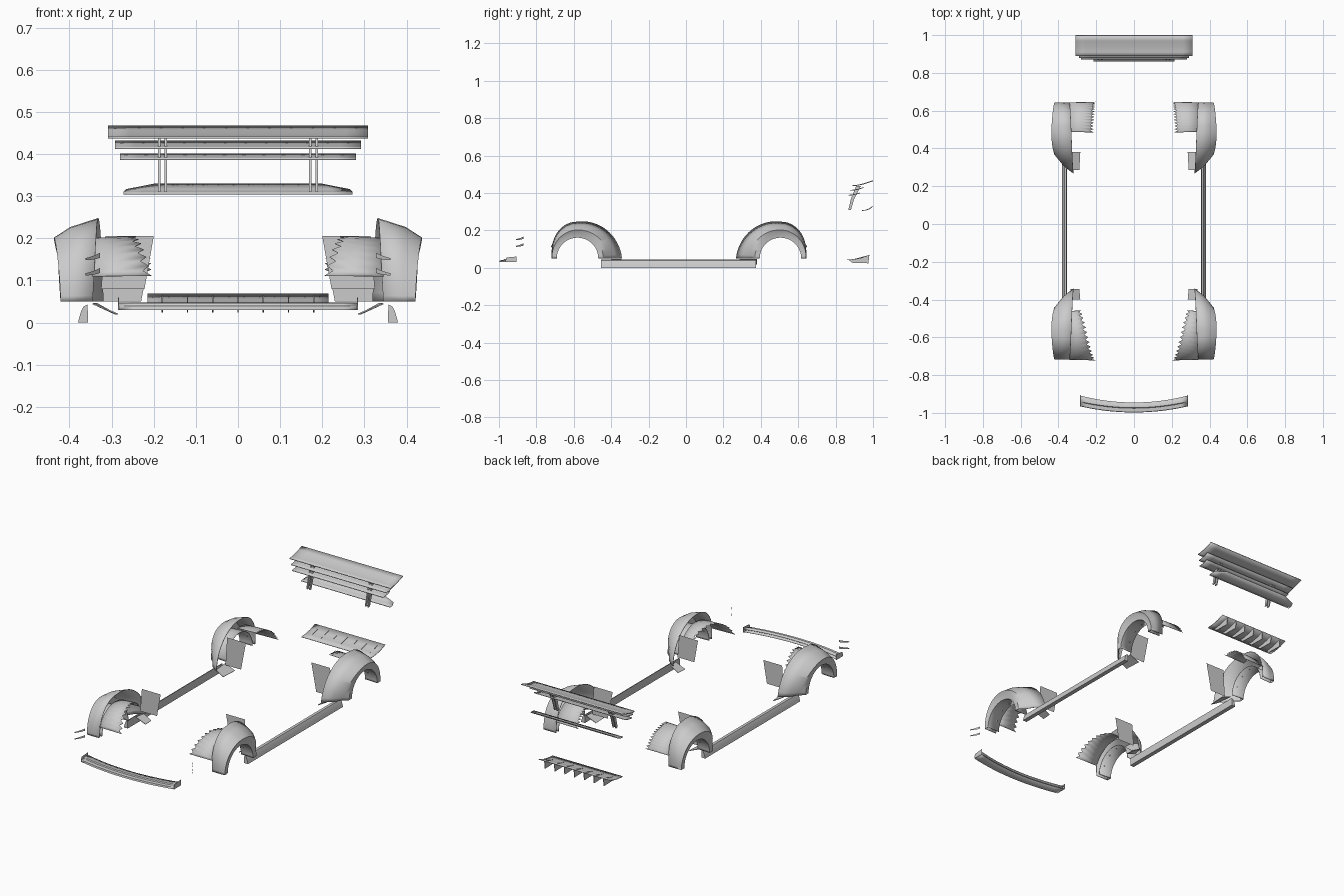
import bpy, bmesh, math

if "Cube" in bpy.data.objects:
    bpy.data.objects.remove(bpy.data.objects["Cube"])

grey = bpy.data.materials.new("primer_grey")
grey.diffuse_color = (0.6, 0.6, 0.6, 1)
grey.use_nodes = True
grey.node_tree.nodes["Principled BSDF"].inputs["Base Color"].default_value = grey.diffuse_color


def finish(name, verts, faces, thick=0.0, smooth=True):
    me = bpy.data.meshes.new(name)
    me.from_pydata(verts, [], faces)
    bm = bmesh.new()
    bm.from_mesh(me)
    bmesh.ops.recalc_face_normals(bm, faces=bm.faces)
    bm.to_mesh(me)
    bm.free()
    me.materials.append(grey)
    ob = bpy.data.objects.new(name, me)
    bpy.context.collection.objects.link(ob)
    if thick:
        mod = ob.modifiers.new("thickness", 'SOLIDIFY')
        mod.thickness = thick
        mod.offset = 0
    if smooth:
        bpy.ops.object.select_all(action='DESELECT')
        bpy.context.view_layer.objects.active = ob
        ob.select_set(True)
        bpy.ops.object.shade_smooth_by_angle(angle=math.radians(35))
    return ob


def sheet(name, rows, thick=0.003, smooth=True):
    """Surface through equal-length rows of points."""
    n = len(rows[0])
    faces = [(i * n + j, i * n + j + 1, (i + 1) * n + j + 1, (i + 1) * n + j)
             for i in range(len(rows) - 1) for j in range(n - 1)]
    return finish(name, [p for r in rows for p in r], faces, thick, smooth)


def plate(name, pts, thick=0.003):
    return finish(name, pts, [tuple(range(len(pts)))], thick, False)


def prism(name, a, b, smooth=False):
    """Solid between two matching outlines."""
    n = len(a)
    faces = [tuple(range(n)), tuple(range(n, 2 * n))]
    faces += [(i, (i + 1) % n, (i + 1) % n + n, i + n) for i in range(n)]
    return finish(name, a + b, faces, 0, smooth)


def ease(u):
    u = min(1, max(0, u))
    return u * u * (3 - 2 * u)


def arch(label, s, cy, d):
    """Wheel arch: s = side, d = direction the fender swells towards."""
    def pt(x, r, t):
        a = math.pi * t
        return (s * x, cy - d * r * math.cos(a), 0.05 + r * math.sin(a))

    # tunnel, lip and swelling fender in one sweep
    rows = []
    for i in range(33):
        w = i / 32
        b = math.sin(math.pi * w ** 1.6)
        swell = 0.058 * ease(w / 0.48) + 0.042 * max(0, w - 0.5) * 2
        prof = [(0.345, 0.115), (0.42, 0.112), (0.42 + 0.006 * b, 0.137),
                (0.42 + 0.022 * b - 0.03 * w ** 3, 0.137 + 0.25 * swell),
                (0.395 + 0.02 * b - 0.03 * w, 0.137 + 0.65 * swell),
                (0.345 - 0.025 * w, 0.137 + swell)]
        rows.append([pt(x, r, w) for x, r in prof])
    sheet(label + "_fender_flare", rows)

    # torn-edge inner liner
    rows = []
    n = 24
    for i in range(n + 1):
        u = i / n
        if d > 0:
            t, x = 0.13 + 0.66 * u, 0.205 + 0.075 * u
        else:
            t, x = 0.13 + 0.41 * u, 0.205 + 0.01 * u
        x += 0.018 * (i % 2)
        rows.append([pt(0.345, 0.15, t), pt((0.345 + x) / 2, 0.152, t), pt(x, 0.154, t)])
    sheet(label + "_inner_liner", rows, 0.002)

    # rivets inside the tunnel
    for k in range(5):
        t = 0.15 + 0.175 * k
        ring = [pt(0.37 + 0.004 * math.cos(q), 0.113, t + 0.011 * math.sin(q))
                for q in [math.tau * m / 8 for m in range(8)]]
        plate(label + "_rivet", ring, 0.004)

    # splash guard behind the arch and small floor tab under it
    front = d > 0
    y = cy + d * (0.19 if front else 0.15)
    low = 0.08 if front else 0.05
    plate(label + "_splash_guard", [(s * 0.325, y, low), (s * (0.222 if front else 0.23), y, low),
                                    (s * 0.2, y, 0.205), (s * 0.315, y, 0.205)], 0)
    y0, y1 = (cy + 0.18, cy + 0.235) if front else (cy - 0.125, cy - 0.22)
    plate(label + "_floor_tab", [(s * 0.345, y0, 0.045), (s * 0.285, y0, 0.02),
                                 (s * 0.29, y1, 0.02), (s * 0.335, y1, 0.045)])


for s, side in ((-1, "left"), (1, "right")):
    arch(side + "_front", s, -0.58, 1)
    arch(side + "_rear", s, 0.505, -1)
    # side skirt
    sec = [(0.356, 0), (0.38, 0), (0.376, 0.015), (0.372, 0.028), (0.367, 0.038), (0.357, 0.043)]
    prism(side + "_side_skirt", [(s * x, -0.455, z) for x, z in sec],
          [(s * x, 0.375, z) for x, z in sec], True)
    # two small corner blades
    for z in (0.112, 0.148):
        rows = []
        for i in range(5):
            u = i / 4
            x, y, h = s * (0.362 - 0.035 * u), -0.91 + 0.04 * u, z + 0.006 * u * u
            rows.append([(x, y, h), (x, y, h + 0.005 + 0.007 * u)])
        sheet(side + "_corner_blade", rows, 0)
    # splitter end plate
    plate(side + "_splitter_end", [(s * 0.284, -0.967, 0.03), (s * 0.284, -0.905, 0.03),
                                   (s * 0.284, -0.905, 0.06), (s * 0.284, -0.96, 0.055)], 0.002)

# curved front splitter: lip, step and floor
rows = []
for i in range(17):
    u = i / 8 - 1
    f, r = -0.997 + 0.032 * u * u, -0.945 + 0.036 * u * u
    x = 0.283 * u
    rows.append([(x, r, 0.032), (x, f, 0.031), (x, f + 0.002, 0.039),
                 (x, f + 0.022, 0.04), (x, f + 0.025, 0.046), (x, r, 0.047)])
sheet("front_splitter", rows, 0.002)


def blade(name, prof, half_widths, thick):
    """Curved wing element; one half width per profile point."""
    m = 12
    rows = []
    for (y, z), hw in zip(prof, half_widths):
        rows.append([(hw * (2 * k / m - 1), y, z) for k in range(m + 1)])
    sheet(name, rows, thick)


# rear wing stack
blade("wing_main", [(0.89, 0.439), (0.91, 0.44), (0.94, 0.446), (0.97, 0.455), (0.999, 0.465)],
      [0.309] * 5, 0.005)
blade("wing_second", [(0.878, 0.414), (0.90, 0.416), (0.925, 0.421), (0.95, 0.43)],
      [0.292] * 4, 0.004)
blade("wing_third", [(0.87, 0.388), (0.89, 0.39), (0.91, 0.394), (0.93, 0.40)],
      [0.28] * 4, 0.004)
blade("wing_lower", [(0.94, 0.306), (0.96, 0.308), (0.98, 0.315), (0.998, 0.328)],
      [0.272, 0.272, 0.265, 0.2], 0.004)

# paired wing struts
for s in (-1, 1):
    for x in (0.171, 0.187):
        side = [(0.868, 0.31), (0.882, 0.31), (0.90, 0.37), (0.935, 0.437),
                (0.91, 0.437), (0.882, 0.37)]
        prism("wing_strut", [(s * (x - 0.003), y, z) for y, z in side],
              [(s * (x + 0.003), y, z) for y, z in side])

# rear diffuser with seven fins
blade("diffuser_panel", [(0.86, 0.042), (0.90, 0.045), (0.94, 0.053), (0.98, 0.068)],
      [0.215] * 4, 0.003)
for k in range(-3, 4):
    x = 0.06 * k
    plate("diffuser_fin", [(x, 0.87, 0.041), (x, 0.89, 0.026), (x, 0.975, 0.024),
                           (x, 0.98, 0.066), (x, 0.95, 0.061), (x, 0.92, 0.052)], 0.003)
